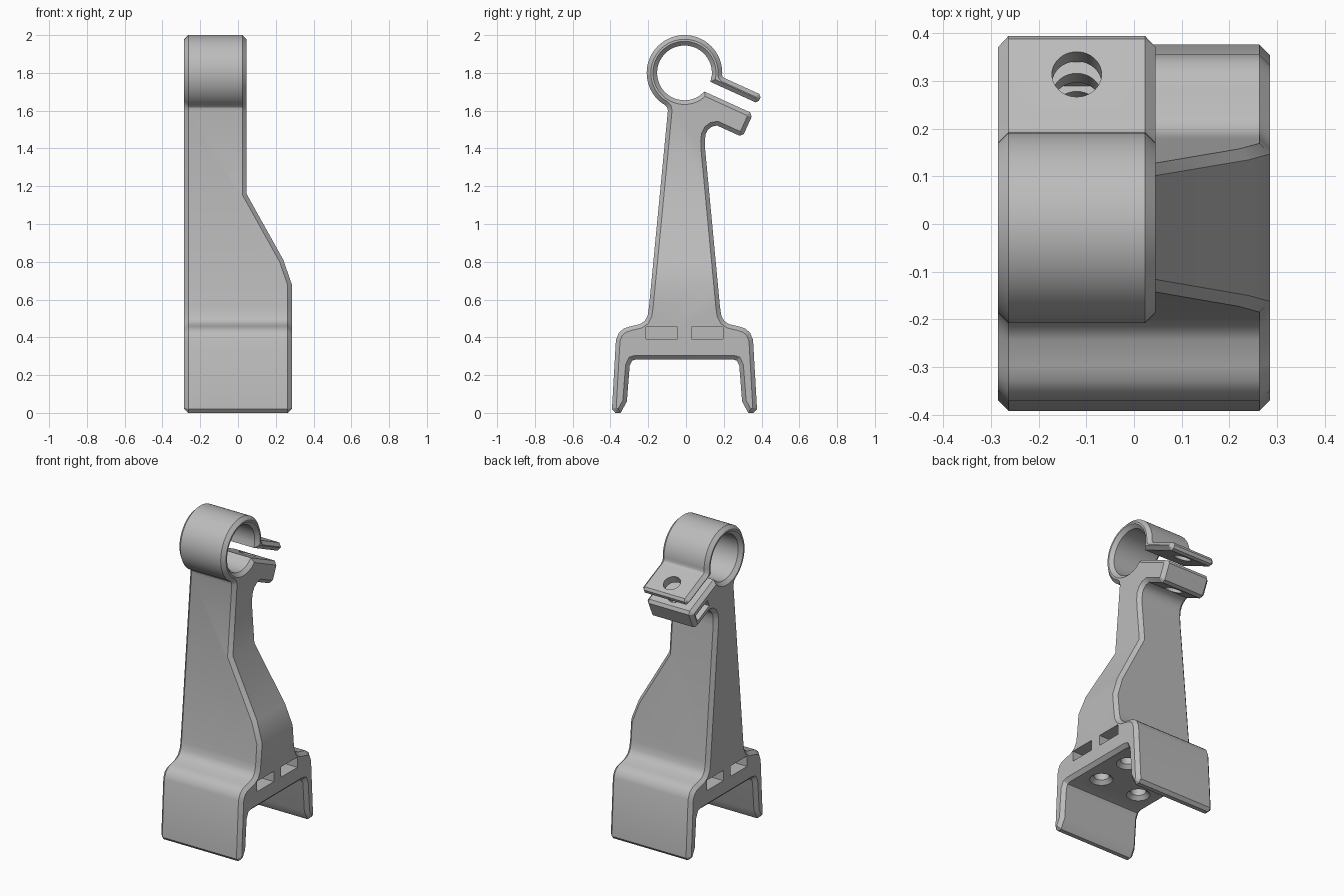
import bpy, bmesh, math
from mathutils import Vector, Matrix

if "Cube" in bpy.data.objects:
    bpy.data.objects.remove(bpy.data.objects["Cube"], do_unlink=True)

Y0 = -0.008        # symmetry plane of the stand
AXIS_Z = 1.8       # height of the clamp ring centre
LEFT, RIGHT = -0.285, 0.285
CHAMFER = 0.022
EAR_U = Vector((0.91, -0.415)).normalized()   # along the clamp ears
EAR_N = Vector((-EAR_U.y, EAR_U.x))           # across the clamp ears


def prism(name, points, axis):
    """Extrude a closed 3D outline along an axis vector."""
    bm = bmesh.new()
    face = bm.faces.new([bm.verts.new(p) for p in points])
    ext = bmesh.ops.extrude_face_region(bm, geom=[face])
    bmesh.ops.translate(bm, vec=axis, verts=[v for v in ext["geom"] if isinstance(v, bmesh.types.BMVert)])
    bmesh.ops.recalc_face_normals(bm, faces=bm.faces)
    return finish(name, bm)


def finish(name, bm):
    mesh = bpy.data.meshes.new(name)
    bm.to_mesh(mesh)
    bm.free()
    obj = bpy.data.objects.new(name, mesh)
    bpy.context.collection.objects.link(obj)
    return obj


def cut(target, cutter):
    """Subtract a cutter, then discard it."""
    cutter.hide_render = True
    bpy.context.view_layer.objects.active = target
    mod = target.modifiers.new("cut", "BOOLEAN")
    mod.operation, mod.solver, mod.object = "DIFFERENCE", "EXACT", cutter
    bpy.ops.object.modifier_apply(modifier=mod.name)
    bpy.data.objects.remove(cutter, do_unlink=True)


def box(name, centre, size, tilt=0.0):
    bm = bmesh.new()
    bmesh.ops.create_cube(bm, size=1, matrix=Matrix.Translation(centre)
                          @ Matrix.Rotation(tilt, 4, "X") @ Matrix.Diagonal((*size, 1)))
    return finish(name, bm)


def cone(name, centre, r1, r2, depth, tilt=0.0):
    bm = bmesh.new()
    bmesh.ops.create_cone(bm, cap_ends=True, segments=40, radius1=r1, radius2=r2, depth=depth,
                          matrix=Matrix.Translation(centre) @ Matrix.Rotation(tilt, 4, "X"))
    return finish(name, bm)


def ear(s, t):
    """Point in ear coordinates, measured from the ring centre."""
    p = EAR_U * s + EAR_N * t
    return (p.x, AXIS_Z + p.y)


def arc(radius, start, end, steps):
    angles = [math.radians(start + (end - start) * i / steps) for i in range(steps + 1)]
    return [(radius * math.cos(a), AXIS_Z + radius * math.sin(a)) for a in angles]


# Side outline: foot, shoulder and foot of the column, shared by front and back
half = [(.255, .283), (.277, .277), (.29, .25), (.305, .06), (.338, 0), (.366, 0), (.384, .02),
        (.363, .386), (.347, .425), (.32, .447), (.29, .457), (.235, .47), (.21, .487),
        (.195, .515), (.188, .56)]
outline = [(-d, z) for d, z in half]
outline += [(-.088, 1.60), (-.092, 1.618), (-.104, 1.631)]
outline += arc(.2, 233, -4, 48)
# Upper ear, bore, lower ear
outline += [(.203, 1.779), (.211, 1.772), (.226, 1.766)]
outline += [ear(.406, .063), ear(.42, .049), ear(.42, .028), ear(.406, .014)]
outline += arc(.145, -19, -19, 1)[:1] + arc(.145, -5, 300, 50) + arc(.145, 317, 317, 1)[:1]
outline += [ear(.403, -.046), ear(.42, -.063), ear(.42, -.165), ear(.403, -.182), ear(.273, -.182)]
outline += [(.146, 1.516), (.125, 1.5), (.112, 1.475), (.108, 1.44), (.109, 1.40)]
outline += half[::-1]

bracket = prism("clamp_bracket", [(LEFT, Y0 + d, z) for d, z in outline], (RIGHT - LEFT, 0, 0))

# Narrow the column towards the ring on one side
waste = [(.32, .579), (.24, .81), (.045, 1.16), (.045, 2.1), (.4, 2.1), (.4, .579)]
cut(bracket, prism("side_cutter", [(x, -.6, z) for x, z in waste], (0, 1.2, 0)))

# Chamfer the rims of both side faces
bm = bmesh.new()
bm.from_mesh(bracket.data)
bm.normal_update()
rims = []
for e in bm.edges:
    if len(e.link_faces) == 2:
        flat, side = sorted(abs(f.normal.x) for f in e.link_faces)
        if flat < 0.1 and side > 0.4:
            rims.append(e)
bmesh.ops.bevel(bm, geom=rims, offset=CHAMFER, offset_type="OFFSET", segments=1,
                profile=0.5, affect="EDGES", clamp_overlap=False)
bm.to_mesh(bracket.data)
bm.free()

# Nut pockets in the base, each with a countersunk bolt hole below
for sx in (-1, 1):
    for sy in (-1, 1):
        y = Y0 + sy * .12
        cut(bracket, box("pocket_cutter", (sx * .19, y, .423), (.24, .168, .066)))
        cut(bracket, cone("bolt_cutter", (sx * .14, y, .34), .045, .045, .14))
        cut(bracket, cone("sink_cutter", (sx * .14, y, .291), .075, .045, .03))

# Clamp screw hole through both ears, nut slot in the lower one
tilt = math.atan2(EAR_U.y, EAR_U.x)
d, z = ear(.325, -.06)
cut(bracket, cone("screw_cutter", (-.12, Y0 + d, z), .052, .052, .32, tilt))
d, z = ear(.325, -.115)
cut(bracket, box("nut_cutter", (-.18, Y0 + d, z), (.25, .13, .045), tilt))

# Single grey material
grey = bpy.data.materials.new("plain grey")
grey.use_nodes = True
grey.diffuse_color = (.5, .5, .5, 1)
grey.node_tree.nodes["Principled BSDF"].inputs["Base Color"].default_value = (.5, .5, .5, 1)
bracket.data.materials.clear()
bracket.data.materials.append(grey)
for poly in bracket.data.polygons:
    poly.material_index = 0

bpy.ops.object.select_all(action="DESELECT")
bracket.select_set(True)
bpy.context.view_layer.objects.active = bracket
bpy.ops.object.shade_smooth_by_angle(angle=math.radians(30))
